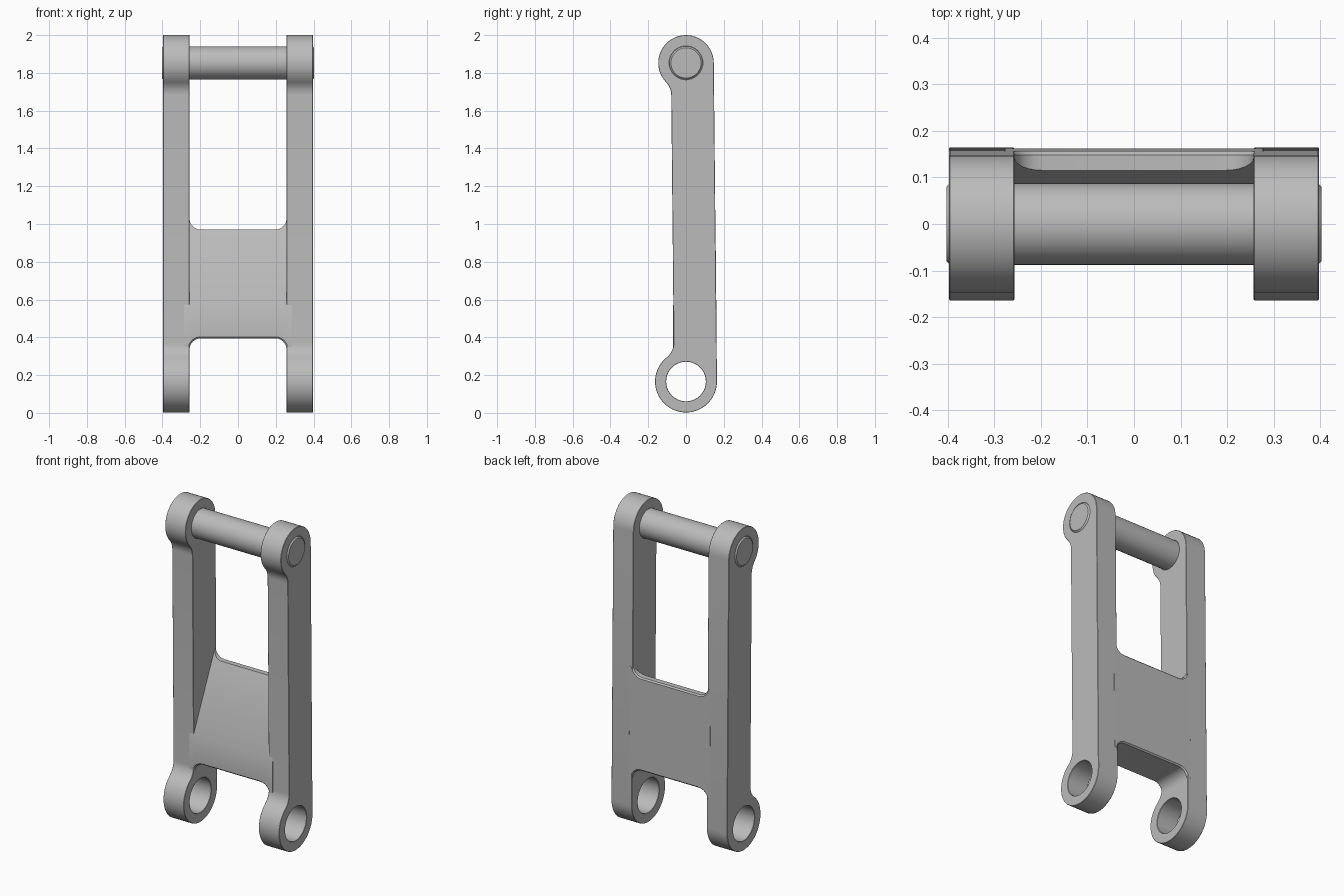
import bpy, bmesh, math
from mathutils import Vector

cube = bpy.data.objects.get("Cube")
if cube:
    bpy.data.objects.remove(cube, do_unlink=True)

steel = bpy.data.materials.new("grey steel")
steel.use_nodes = True
GREY = (0.5, 0.5, 0.5, 1)
steel.diffuse_color = GREY
steel.node_tree.nodes["Principled BSDF"].inputs["Base Color"].default_value = GREY

INNER, OUTER = 0.257, 0.397        # arm faces along x
LOW_Z, LOW_R = 0.166, 0.164        # lower eye
TOP_Z, TOP_R = 1.853, 0.147        # upper eye
PIN_R, HOLE_R, CHAMFER = 0.088, 0.105, 0.013
LOW_FRONT, TOP_FRONT, BLEND = -0.065, -0.078, 0.1


def finish(bm, name):
    bmesh.ops.recalc_face_normals(bm, faces=bm.faces[:])
    mesh = bpy.data.meshes.new(name)
    bm.to_mesh(mesh)
    bm.free()
    mesh.materials.append(steel)
    for p in mesh.polygons:
        p.use_smooth = True
    mesh.set_sharp_from_angle(angle=math.radians(30))
    obj = bpy.data.objects.new(name, mesh)
    bpy.context.collection.objects.link(obj)
    return obj


def arc(cx, cy, r, start, end, steps):
    angles = [start + (end - start) * i / steps for i in range(steps + 1)]
    return [(cx + r * math.cos(a), cy + r * math.sin(a)) for a in angles]


def chamfer(bm, edges, size):
    bmesh.ops.bevel(bm, geom=edges, offset=size, offset_type='OFFSET',
                    segments=1, affect='EDGES', clamp_overlap=True)


def arm_outline():
    # Eyes at both ends, straight back, front neck with blended fillets
    low_c = LOW_FRONT - BLEND
    top_c = TOP_FRONT - BLEND
    low_dz = math.sqrt((LOW_R + BLEND) ** 2 - low_c ** 2)
    top_dz = math.sqrt((TOP_R + BLEND) ** 2 - top_c ** 2)
    low_a = math.atan2(low_dz, low_c)
    top_a = math.atan2(-top_dz, top_c)
    pts = arc(0, LOW_Z, LOW_R, 0, low_a - 2 * math.pi, 32)
    pts += arc(low_c, LOW_Z + low_dz, BLEND, low_a - math.pi, 0, 8)[1:]
    pts += arc(top_c, TOP_Z - top_dz, BLEND, 0, top_a + math.pi, 8)
    pts += arc(0, TOP_Z, TOP_R, top_a + 2 * math.pi, 0, 32)[1:]
    return pts


def build_arm(side, name):
    bm = bmesh.new()
    loops = [arm_outline(),
             arc(0, LOW_Z, HOLE_R, 0, 2 * math.pi, 40)[:-1],
             arc(0, TOP_Z, PIN_R, 0, 2 * math.pi, 40)[:-1]]
    edges = []
    for loop in loops:
        vs = [bm.verts.new((side * INNER, y, z)) for y, z in loop]
        edges += [bm.edges.new((vs[i - 1], vs[i])) for i in range(len(vs))]
    bmesh.ops.triangle_fill(bm, use_beauty=True, edges=edges, normal=(1, 0, 0))
    ext = bmesh.ops.extrude_face_region(bm, geom=bm.faces[:])
    moved = [g for g in ext["geom"] if isinstance(g, bmesh.types.BMVert)]
    bmesh.ops.translate(bm, verts=moved, vec=(side * (OUTER - INNER), 0, 0))
    bmesh.ops.recalc_face_normals(bm, faces=bm.faces[:])
    # Merge the flat caps, then chamfer every rim
    bmesh.ops.dissolve_limit(bm, angle_limit=0.01, verts=[], edges=bm.edges[:])
    rims = [e for e in bm.edges if e.calc_face_angle(0) > 0.9]
    chamfer(bm, rims, CHAMFER)
    return finish(bm, name)


build_arm(1, "left_arm")
build_arm(-1, "right_arm")


# Web joining the arms: flush low band, then a front ramp running to the back
def back_y(z):
    return LOW_R + (TOP_R - LOW_R) * (z - LOW_Z) / (TOP_Z - LOW_Z) + 0.0005


def front_y(z):
    if z <= 0.5701:
        return LOW_FRONT - 0.0025
    return LOW_FRONT - 0.0025 + (z - 0.57) * 0.457


def build_web():
    low, high, r, reach = 0.395, 0.97, 0.06, 0.285
    c = INNER - r
    half = arc(c, low - r, r, math.pi / 2, 0, 6)
    half += [(reach, low - r), (reach, high + r)]
    half += arc(c, high + r, r, 0, -math.pi / 2, 6)
    outline = half + [(-x, z) for x, z in reversed(half)]
    bm = bmesh.new()
    bm.faces.new([bm.verts.new((x, 0, z)) for x, z in outline])
    bmesh.ops.bisect_plane(bm, geom=bm.verts[:] + bm.edges[:] + bm.faces[:],
                           plane_co=(0, 0, 0.57), plane_no=(0, 0, 1))
    ext = bmesh.ops.extrude_face_region(bm, geom=bm.faces[:])
    back = {g for g in ext["geom"] if isinstance(g, bmesh.types.BMVert)}
    for v in bm.verts:
        v.co.y = back_y(v.co.z) if v in back else front_y(v.co.z)
    bmesh.ops.recalc_face_normals(bm, faces=bm.faces[:])
    rims = []
    for e in bm.edges:
        if e.calc_face_angle(0) < 0.9:
            continue
        on_back = all(v in back for v in e.verts)
        low_front = all(v not in back and v.co.z < 0.5 for v in e.verts)
        if on_back or low_front:
            rims.append(e)
    chamfer(bm, rims, 0.008)
    finish(bm, "web_plate")


build_web()

# Cross pin through the upper eyes
bm = bmesh.new()
bmesh.ops.create_cone(bm, cap_ends=True, segments=40, radius1=PIN_R,
                      radius2=PIN_R, depth=0.806)
chamfer(bm, [e for e in bm.edges if e.calc_face_angle(0) > 0.9], 0.008)
pin = finish(bm, "cross_pin")
pin.rotation_euler = (0, math.pi / 2, 0)
pin.location = Vector((0, 0, TOP_Z))
